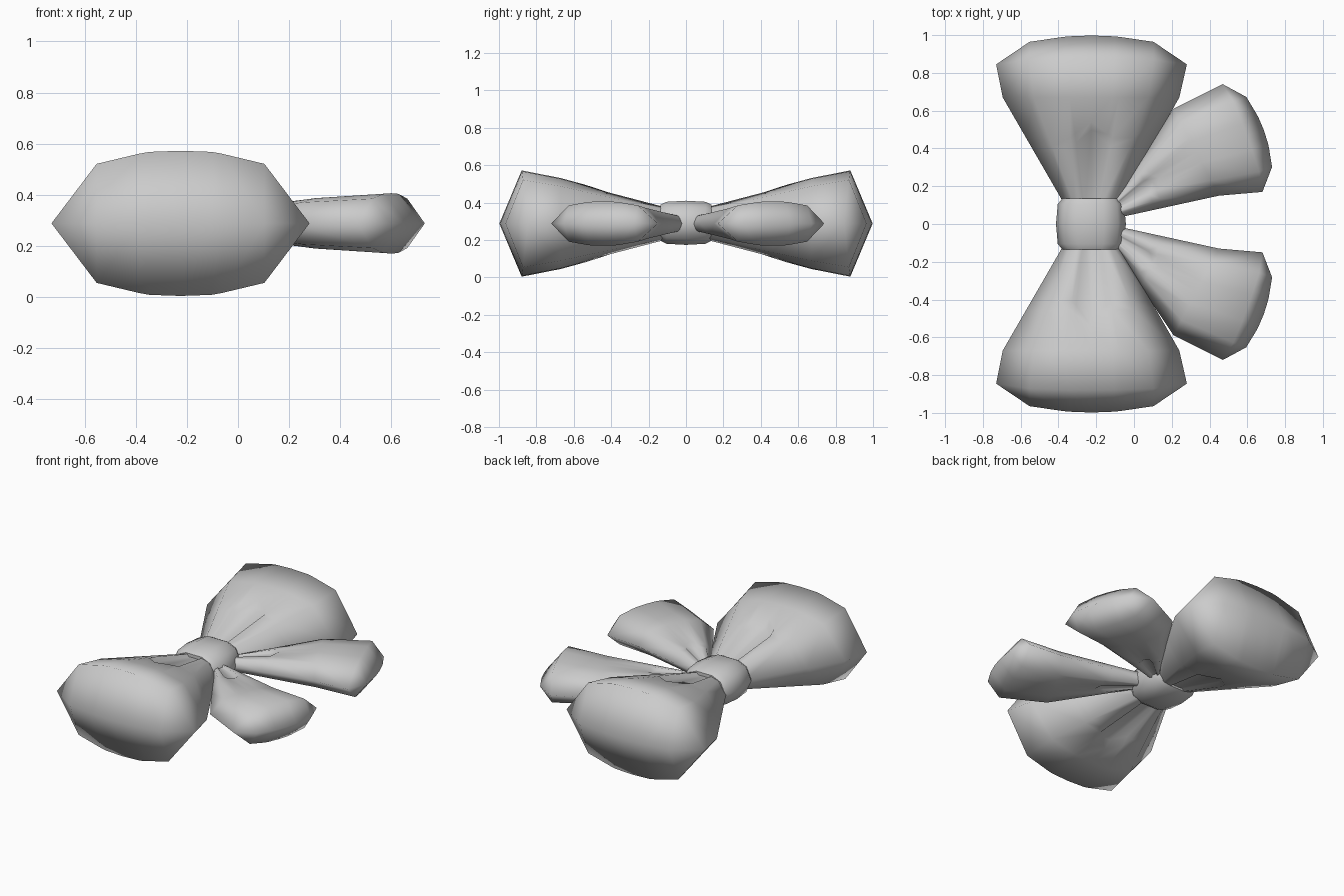
import bpy, bmesh
from mathutils import Vector

if "Cube" in bpy.data.objects:
    bpy.data.objects.remove(bpy.data.objects["Cube"])

ZC = 0.288
# Half cross-section of a puffed lobe: position across (u) and height (v)
HALF = [(0.24, 0.985), (0.32, 0.96), (0.65, 0.82), (1.0, 0.0)]
SECTION = [(-u, v) for u, v in reversed(HALF)] + [(0.0, 1.0)] + HALF
ARC = {0.0: 1.0, 0.24: 0.97, 0.32: 0.94, 0.65: 0.78, 1.0: 0.0}


def finish(bm, name, angle=None):
    bmesh.ops.remove_doubles(bm, verts=bm.verts, dist=0.0005)
    bmesh.ops.recalc_face_normals(bm, faces=bm.faces)
    mesh = bpy.data.meshes.new(name)
    bm.to_mesh(mesh)
    bm.free()
    ob = bpy.data.objects.new(name, mesh)
    bpy.context.collection.objects.link(ob)
    bpy.ops.object.select_all(action='DESELECT')
    ob.select_set(True)
    bpy.context.view_layer.objects.active = ob
    if angle is None:
        bpy.ops.object.shade_smooth()
    else:
        bpy.ops.object.shade_smooth_by_angle(angle=angle)
    return ob


def lobe(name, stations, bulge, rim, peak, depth, side=1, shift=0.0):
    """Flared lobe through three (left, right, half height) stations, with a pressed fold."""
    st = [(Vector(l), Vector(r), h) for l, r, h in stations]
    across = (st[2][1] - st[2][0]).normalized()
    out = Vector((-across.y, across.x))

    def at(t, u):
        a, b, f = (st[0], st[1], t) if t <= 1 else (st[1], st[2], t - 1)
        left, right = a[0].lerp(b[0], f), a[1].lerp(b[1], f)
        return left.lerp(right, (u + 1) / 2), a[2] + (b[2] - a[2]) * f

    # rows: (t, fold depth, outward bulge, height factor)
    rows = [(0, depth * 0.5, 0, 1), (rim - 0.08, depth, 0, 1), (rim, 0, 0, 1),
            (1, 0, 0, 1), (2, 0, bulge * 0.22, 1), (2, 0, bulge, 0)]
    bm = bmesh.new()
    for sign in (1, -1):
        grid = []
        for i, (t, d, b, k) in enumerate(rows):
            row = []
            for u, v in SECTION:
                tt = t
                if i in (1, 2):
                    tt += peak * max(0, 1 - abs(u) / 0.32)
                p, h = at(tt, u)
                p = p + out * b * ARC[abs(u)]
                z = h * v * k - (d if abs(u) < 0.3 else 0)
                row.append(bm.verts.new((p.x, p.y * side + shift, ZC + sign * z)))
            grid.append(row)
        for r0, r1 in zip(grid, grid[1:]):
            for j in range(len(r0) - 1):
                bm.faces.new((r0[j], r0[j + 1], r1[j + 1], r1[j]))
    return finish(bm, name)


# Big bow loops
LOOP = [((-0.36, 0.09), (-0.09, 0.09), 0.085),
        ((-0.695, 0.67), (0.24, 0.67), 0.243),
        ((-0.73, 0.845), (0.28, 0.845), 0.284)]
# Ribbon tails
TAIL = [((-0.11, 0.12), (-0.10, 0.02), 0.045),
        ((0.21, 0.60), (0.45, 0.14), 0.10),
        ((0.47, 0.73), (0.68, 0.16), 0.118)]

for label, side in (("back", 1), ("front", -1)):
    lobe(label + "_loop", LOOP, 0.153, 0.63, 0.15, 0.03, side)
    lobe(label + "_tail", TAIL, 0.12, 0.47, 0.08, 0.018, side, 0.01)

# Centre knot: rounded band around the y axis
RING = [(0.185, 0), (0.145, 0.085), (0.07, 0.118), (-0.07, 0.118), (-0.145, 0.085),
        (-0.185, 0), (-0.145, -0.085), (-0.07, -0.118), (0.07, -0.118), (0.145, -0.085)]
bm = bmesh.new()
rings = [[bm.verts.new((-0.228 + x * s, y, ZC + 0.004 + z * s)) for x, z in RING]
         for y, s in ((-0.135, 0.82), (-0.105, 0.95), (0, 1), (0.105, 0.95), (0.135, 0.82))]
for a, b in zip(rings, rings[1:]):
    for j in range(len(RING)):
        k = (j + 1) % len(RING)
        bm.faces.new((a[j], a[k], b[k], b[j]))
bm.faces.new(rings[0])
bm.faces.new(rings[-1])
finish(bm, "knot", 0.9)
